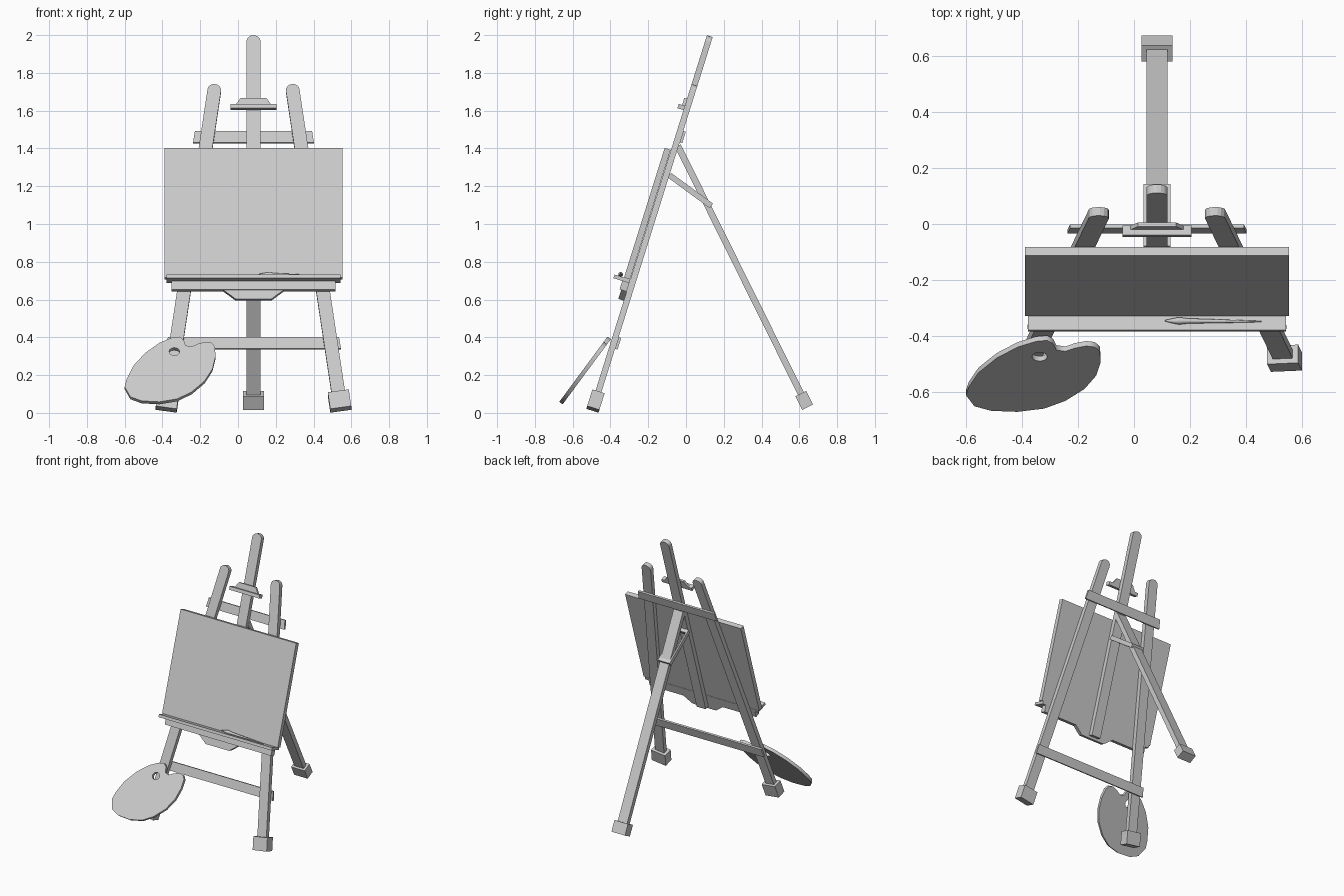
import bpy, bmesh
from math import sin, cos, pi, radians
from mathutils import Matrix, Vector

cube = bpy.data.objects.get("Cube")
if cube:
    bpy.data.objects.remove(cube, do_unlink=True)

grey = bpy.data.materials.new("plain grey")
grey.use_nodes = True
TONE = (0.6, 0.6, 0.6, 1)
grey.diffuse_color = TONE
grey.node_tree.nodes["Principled BSDF"].inputs["Base Color"].default_value = TONE

MID = 0.082   # x of the easel's centre line


def frame(origin, tilt, lean=0):
    """Local x = across, y = up the part, z = out of its front."""
    return (Matrix.Translation(origin) @ Matrix.Rotation(radians(90 - tilt), 4, 'X')
            @ Matrix.Rotation(radians(lean), 4, 'Z'))


def finish(name, bm, matrix):
    bmesh.ops.recalc_face_normals(bm, faces=bm.faces)
    mesh = bpy.data.meshes.new(name)
    bm.to_mesh(mesh)
    bm.free()
    mesh.materials.append(grey)
    obj = bpy.data.objects.new(name, mesh)
    obj.matrix_world = matrix
    bpy.context.collection.objects.link(obj)
    return obj


def slab(name, outline, back, front, matrix):
    """Extrude a flat outline from depth back to depth front."""
    bm = bmesh.new()
    face = bm.faces.new([bm.verts.new((x, y, back)) for x, y in outline])
    new = bmesh.ops.extrude_face_region(bm, geom=[face])["geom"]
    bmesh.ops.translate(bm, vec=(0, 0, front - back),
                        verts=[g for g in new if isinstance(g, bmesh.types.BMVert)])
    return finish(name, bm, matrix)


def trapezoid(low, high, bottom, top):
    return [(-low, bottom), (low, bottom), (high, top), (-high, top)]


def bar(half, bottom, top):
    return trapezoid(half, half, bottom, top)


def post(half, bottom, top, rise=0.032):
    """Upright with a rounded top end."""
    arc = [(half * cos(i * pi / 8), top - rise + rise * sin(i * pi / 8)) for i in range(9)]
    return [(-half, bottom), (half, bottom)] + arc


easel = frame((MID, -0.499, 0), 17.4)

# Mast and splayed front legs with block feet
slab("mast", post(0.037, 0.635, 2.09), -0.016, 0.016, easel)
for side, label in ((1, "left"), (-1, "right")):
    leg = easel @ Matrix.Translation((side * 0.465, 0, 0)) @ Matrix.Rotation(side * radians(8.2), 4, 'Z')
    slab(label + "_front_leg", post(0.036, 0.05, 1.838), -0.016, 0.016, leg)
    slab(label + "_front_foot", bar(0.056, 0.02, 0.113), -0.034, 0.034, leg)

# Cross rails behind the legs
slab("upper_rail", trapezoid(0.32, 0.31, 1.505, 1.569), -0.03, -0.016, easel)
slab("lower_rail", trapezoid(0.463, 0.453, 0.361, 0.425), -0.03, -0.016, easel)

# Canvas, tray and tray supports
slab("canvas", bar(0.471, 0.735, 1.454), 0.018, 0.051, easel)
slab("tray", bar(0.461, 0.715, 0.735), 0.016, 0.104, easel)
slab("tray_support", bar(0.433, 0.668, 0.715), 0.016, 0.055, easel)
slab("tray_bracket", trapezoid(0.095, 0.16, 0.618, 0.668), 0.016, 0.046, easel)

# Sliding clamp on the mast
slab("clamp_ledge", bar(0.123, 1.675, 1.699), 0.016, 0.05, easel)
slab("clamp_back", trapezoid(0.095, 0.068, 1.699, 1.738), 0.016, 0.031, easel)

# Back leg with its foot
back = frame((MID, 0.626, 0.066), -26.4)
slab("back_leg", bar(0.038, 0, 1.505), -0.017, 0.017, back)
slab("back_foot", bar(0.055, -0.04, 0.04), -0.032, 0.032, back)

# Folding brace between mast and back leg
brace = frame((MID, 0.122, 1.105), -53.8)
for side, label in ((1, "left"), (-1, "right")):
    strap = brace @ Matrix.Translation((side * 0.043, 0, 0))
    slab(label + "_brace_strap", bar(0.0055, -0.01, 0.26), -0.015, 0.015, strap)
for label, start in (("lower", -0.015), ("upper", 0.235)):
    slab(label + "_brace_bar", bar(0.0485, start, start + 0.025), -0.015, 0.015, brace)

# Palette: outline with a thumb hole, extruded and laid back against the leg
outline = [(-.60, .13), (-.59, .17), (-.555, .24), (-.49, .31), (-.415, .363), (-.35, .39),
           (-.31, .395), (-.288, .378), (-.277, .348), (-.245, .342), (-.21, .358),
           (-.17, .368), (-.14, .363), (-.122, .342), (-.119, .29), (-.135, .225),
           (-.177, .16), (-.245, .103), (-.32, .066), (-.415, .05), (-.51, .055), (-.57, .077)]
hole = [(-.337 + .028 * cos(i * pi / 6), .316 + .021 * sin(i * pi / 6)) for i in range(12)]
curve = bpy.data.curves.new("palette_shape", 'CURVE')
curve.dimensions = '2D'
curve.fill_mode = 'BOTH'
curve.extrude = 0.011
TILT = 36.5
for loop in (outline, hole):
    spline = curve.splines.new('POLY')
    spline.points.add(len(loop) - 1)
    for point, (x, z) in zip(spline.points, loop):
        point.co = (x, (z - 0.05) / cos(radians(TILT)), 0, 1)
    spline.use_cyclic_u = True
shape = bpy.data.objects.new("palette_shape", curve)
bpy.context.collection.objects.link(shape)
bpy.context.view_layer.update()
bm = bmesh.new()
bm.from_mesh(shape.evaluated_get(bpy.context.evaluated_depsgraph_get()).to_mesh())
bmesh.ops.remove_doubles(bm, verts=bm.verts, dist=0.0005)
bpy.data.objects.remove(shape, do_unlink=True)
finish("palette", bm, frame((0, -0.662, 0.052), TILT))

# Brush resting on the tray
bm = bmesh.new()
profile = [(0, .002), (.02, .007), (.05, .013), (.085, .009), (.13, .008), (.25, .005), (.345, .002)]
verts = [bm.verts.new((x, r, 0)) for x, r in profile]
edges = [bm.edges.new(pair) for pair in zip(verts, verts[1:])]
bmesh.ops.spin(bm, geom=verts + edges, cent=(0, 0, 0), axis=(1, 0, 0), angle=2 * pi, steps=10)
bmesh.ops.remove_doubles(bm, verts=bm.verts, dist=0.0002)
bmesh.ops.holes_fill(bm, edges=bm.edges)
brush = finish("brush", bm, easel @ Matrix.Translation((0.028, 0.746, 0.073))
               @ Matrix.Rotation(radians(-1.5), 4, 'Z'))
for poly in brush.data.polygons:
    poly.use_smooth = True
